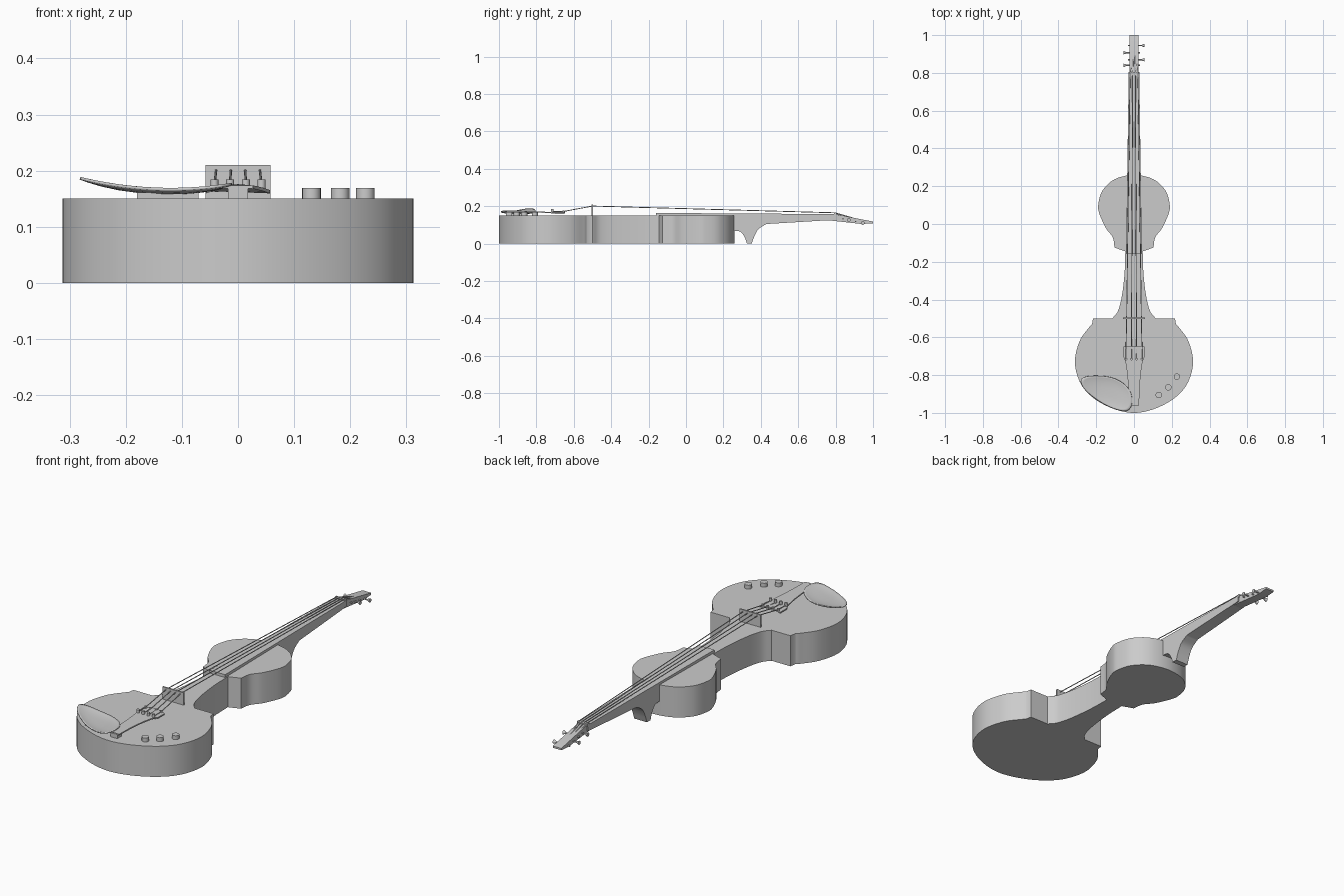
import bpy, bmesh, math
from mathutils import Vector

cube = bpy.data.objects.get("Cube")
if cube:
    bpy.data.objects.remove(cube, do_unlink=True)

grey = bpy.data.materials.new("plain grey")
grey.use_nodes = True
colour = (0.6, 0.6, 0.6, 1)
grey.diffuse_color = colour
grey.node_tree.nodes["Principled BSDF"].inputs["Base Color"].default_value = colour


def finish(name, bm, angle=35):
    """Turn a bmesh into a shaded object."""
    bmesh.ops.recalc_face_normals(bm, faces=bm.faces)
    mesh = bpy.data.meshes.new(name)
    bm.to_mesh(mesh)
    bm.free()
    mesh.materials.append(grey)
    obj = bpy.data.objects.new(name, mesh)
    bpy.context.collection.objects.link(obj)
    bpy.ops.object.select_all(action='DESELECT')
    obj.select_set(True)
    bpy.context.view_layer.objects.active = obj
    bpy.ops.object.shade_smooth_by_angle(angle=math.radians(angle))
    return obj


def spline(pts, steps=6):
    """Smooth curve through 2D points."""
    p = [Vector(q) for q in pts]
    p = [2 * p[0] - p[1]] + p + [2 * p[-1] - p[-2]]
    out = []
    for a, b, c, d in zip(p, p[1:], p[2:], p[3:]):
        for i in range(steps):
            t = i / steps
            out.append(b + (c - a) * t / 2 + (2 * a - 5 * b + 4 * c - d) * t * t / 2
                       + (3 * b - a - 3 * c + d) * t ** 3 / 2)
    return out + [p[-2]]


def mirror(pts):
    return [Vector((-x, y)) for x, y in reversed(pts)]


def prism(name, pts, axis, lo, hi, shape=None):
    """Extrude an outline along z, or a (y, z) profile along x."""
    bm = bmesh.new()
    place = (lambda a, b, h: (a, b, h)) if axis == 'z' else (lambda a, b, h: (h, a, b))
    face = bm.faces.new([bm.verts.new(place(a, b, lo)) for a, b in pts])
    new = bmesh.ops.extrude_face_region(bm, geom=[face])["geom"]
    move = Vector(place(0, 0, hi - lo))
    bmesh.ops.translate(bm, vec=move, verts=[v for v in new if isinstance(v, bmesh.types.BMVert)])
    if shape:
        for v in bm.verts:
            shape(v.co)
    return finish(name, bm)


def box(name, x0, x1, y0, y1, z0, z1):
    return prism(name, [(x0, y0), (x1, y0), (x1, y1), (x0, y1)], 'z', z0, z1)


def rod(name, a, b, r1, r2=None, sides=16):
    a, b = Vector(a), Vector(b)
    bm = bmesh.new()
    bmesh.ops.create_cone(bm, cap_ends=True, segments=sides, radius1=r1,
                          radius2=r1 if r2 is None else r2, depth=(b - a).length)
    turn = (b - a).to_track_quat('Z', 'Y').to_matrix().to_4x4()
    bmesh.ops.transform(bm, matrix=turn, verts=bm.verts)
    bmesh.ops.translate(bm, vec=(a + b) / 2, verts=bm.verts)
    return finish(name, bm)


# Body: round lower bout, narrow waist, small upper bout
lower = [(0, -1), (.11, -.978), (.217, -.92), (.285, -.84), (.313, -.73),
         (.288, -.62), (.24, -.55), (.222, -.53)]
waist = [(.115, -.5), (.085, -.46), (.064, -.38), (.05, -.26), (.046, -.145)]
upper = [(.103, -.125), (.113, -.07), (.15, -.02), (.185, .06), (.188, .11),
         (.165, .18), (.10, .238), (0, .26)]
right = [Vector((.217, -.5))] + spline(waist)
outline = (spline(mirror(lower) + lower[1:]) + right
           + spline(upper + mirror(upper)[1:]) + mirror(right))
prism("body", outline, 'z', 0, .15)


# Neck with heel, fingerboard and head
def half_width(y):
    return .042 - .014 * (y + .16) / .96 if y < .81 else .023


def taper(co):
    co.x *= half_width(co.y)


heel = spline([(.25, .07), (.29, .064), (.313, .035), (.325, .002)])
heel += spline([(.352, .002), (.368, .045), (.39, .08), (.43, .105)])
prism("neck", [(.25, .15)] + heel + [(.76, .125), (.80, .128), (.80, .152), (.78, .152)],
      'x', -1, 1, taper)
prism("fingerboard", [(-.16, .149), (.80, .149), (.80, .158), (-.16, .164)], 'x', -1, 1, taper)
prism("head", [(.76, .125), (.94, .105), (1, .109), (1, .118), (.80, .157), (.76, .152)],
      'x', -.023, .023)
box("nut", -.028, .028, .79, .805, .15, .164)

# Bridge
box("bridge", -.058, .058, -.504, -.496, .15, .21)

# Tailpiece: arched plate resting on a foot
plate = [(0, -.96), (.027, -.96), (.029, -.87), (.036, -.79), (.045, -.73),
         (.057, -.70), (.057, -.65), (.042, -.648), (.014, -.648)]


def arch(co):
    co.z += .01 - 3.2 * co.x ** 2


prism("tailpiece", plate + mirror(plate)[:-1], 'z', .160, .166, arch)
box("tailpiece_foot", -.018, .018, -.962, -.93, .15, .17)

# Strings with tuners at the tailpiece and pegs at the head
pegs = [(-1, .84), (-1, .907), (1, .945), (1, .87)]
for i, (side, py) in enumerate(pegs):
    k = i - 1.5
    pz = .150 - .22 * (py - .80)
    path = [(k * .028, -.71, .172), (k * .028, -.65, .173), (k * .026, -.50, .201),
            (k * .014, .797, .165), (k * .009, py, pz + .004)]
    for a, b in zip(path, path[1:]):
        rod(f"string_{i + 1}", a, b, .0022, sides=8)
    rod(f"tuner_{i + 1}", (k * .028, -.715, .162), (k * .028, -.715, .184), .007)
    rod(f"string_stop_{i + 1}", (k * .028, -.655, .162), (k * .028, -.655, .178), .006)
    rod(f"peg_shaft_{i + 1}", (-side * .032, py, pz - .008), (side * .046, py, pz - .008), .0035)
    rod(f"peg_knob_{i + 1}", (side * .042, py, pz - .008), (side * .056, py, pz - .008), .004, .010)

# Control knobs
for i, (x, y) in enumerate([(.131, -.905), (.182, -.865), (.227, -.808)]):
    rod(f"control_knob_{i + 1}", (x, y, .149), (x, y, .169), .0165, sides=24)

# Chin rest: dished bean-shaped shell on a block
rim = [(-.28, -.825), (-.235, -.805), (-.13, -.81), (-.055, -.845), (-.015, -.90),
       (-.015, -.965), (-.05, -.99), (-.13, -.968), (-.21, -.92), (-.265, -.87)]
loop = spline(rim[-2:] + rim + rim[:2], 5)[10:60]
centre = Vector((-.13, -.89))
bm = bmesh.new()
rings = []
for s in (1, .9, .75, .55, .3):
    ring = []
    for p in loop:
        q = centre + (p - centre) * s
        bend = q.x + .12
        ring.append(bm.verts.new((q.x, q.y, .160 + .75 * bend ** 2 + .007 * s ** 3)))
    rings.append(ring)
for outer, inner in zip(rings, rings[1:]):
    for j in range(len(loop)):
        n = (j + 1) % len(loop)
        bm.faces.new((outer[j], outer[n], inner[n], inner[j]))
bm.faces.new(rings[-1])
rest = finish("chin_rest", bm, 50)
shell = rest.modifiers.new("thickness", 'SOLIDIFY')
shell.thickness = .005
shell.offset = 0
box("chin_rest_block", -.18, -.07, -.93, -.87, .149, .161)
